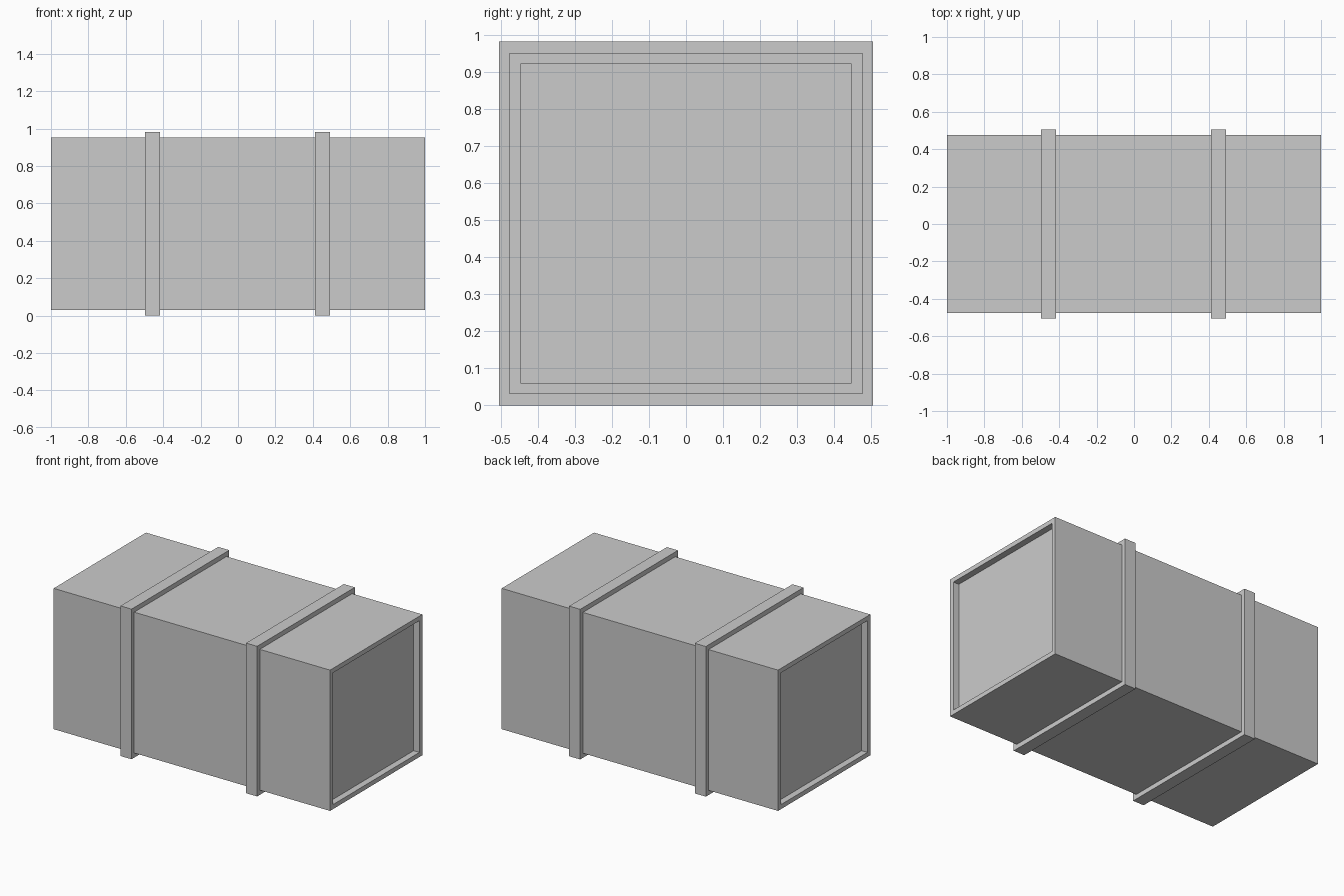
import bpy, bmesh
from mathutils import Matrix, Vector

if "Cube" in bpy.data.objects:
    bpy.data.objects.remove(bpy.data.objects["Cube"])

CZ = 0.491  # height of the long axis


def finish(name, bm):
    bmesh.ops.recalc_face_normals(bm, faces=bm.faces)
    mesh = bpy.data.meshes.new(name)
    bm.to_mesh(mesh)
    bm.free()
    obj = bpy.data.objects.new(name, mesh)
    obj.location.z = CZ
    bpy.context.collection.objects.link(obj)
    return obj


# Main box with a shallow recessed panel in each end
bm = bmesh.new()
bmesh.ops.create_cube(bm, size=1, matrix=Matrix.Diagonal((2, 0.954, 0.921, 1)))
bm.normal_update()
ends = [f for f in bm.faces if abs(f.normal.x) > 0.9]
bmesh.ops.inset_individual(bm, faces=ends, thickness=0.042)
panels = bmesh.ops.extrude_discrete_faces(bm, faces=ends)["faces"]
for f in panels:
    side = 1 if f.calc_center_median().x > 0 else -1
    bmesh.ops.translate(bm, verts=f.verts, vec=Vector((-0.042 * side, 0, 0)))
finish("container_body", bm)


# Raised rectangular straps, seated slightly into the box walls
def strap(name, x, width=0.08, half_y=0.505, half_z=0.491, thick=0.04):
    bm = bmesh.new()
    loops = []
    for dx in (-width / 2, width / 2):
        for inset in (0, thick):
            y, z = half_y - inset, half_z - inset
            loops.append([bm.verts.new((x + dx, sy * y, sz * z))
                          for sy, sz in ((-1, -1), (1, -1), (1, 1), (-1, 1))])
    ring = [loops[0], loops[1], loops[3], loops[2]]
    for a, b in zip(ring, ring[1:] + ring[:1]):
        for i in range(4):
            j = (i + 1) % 4
            bm.faces.new((a[i], a[j], b[j], b[i]))
    finish(name, bm)


strap("left_strap", -0.457)
strap("right_strap", 0.452)
